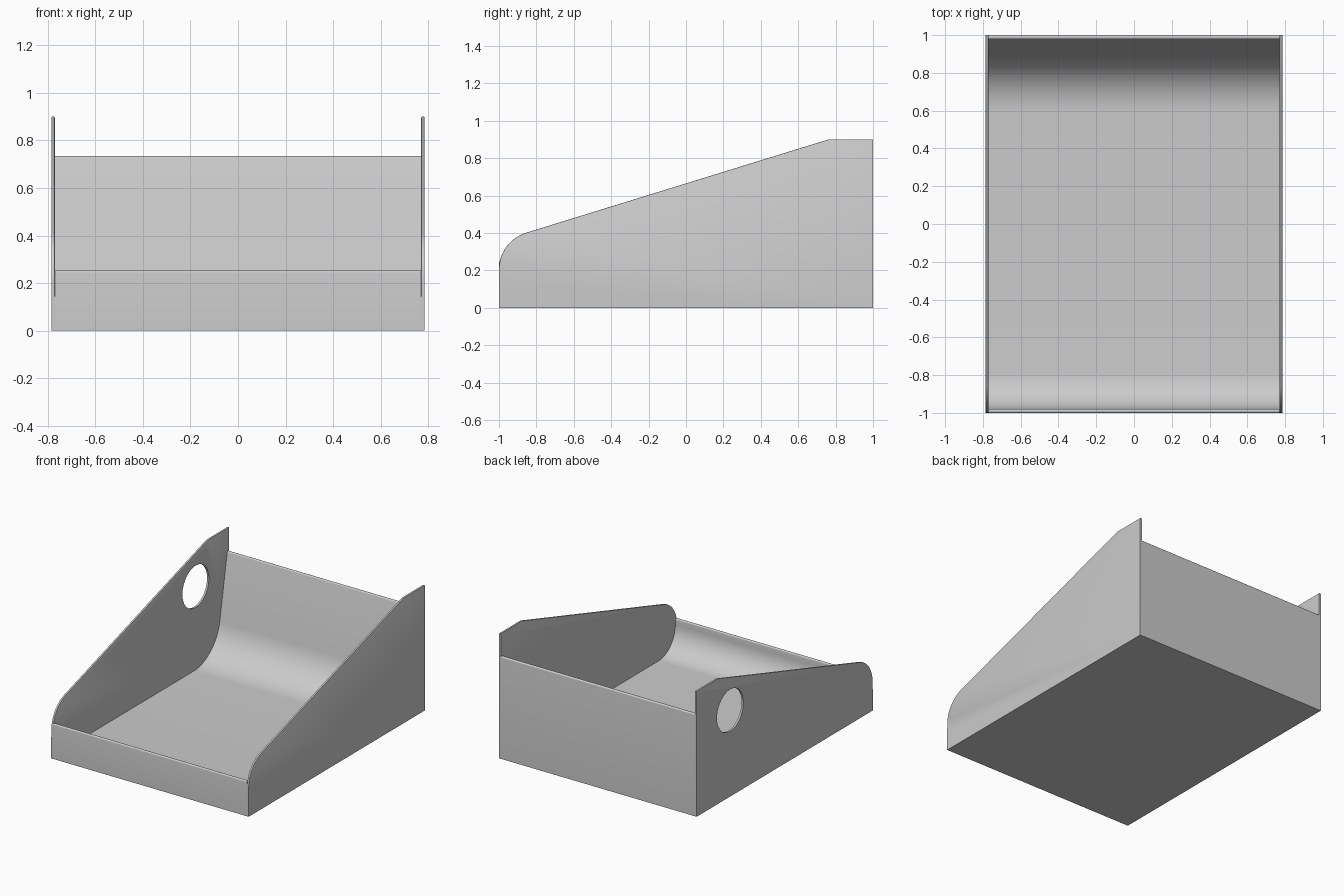
import bpy, bmesh, math
from mathutils import Vector

if "Cube" in bpy.data.objects:
    bpy.data.objects.remove(bpy.data.objects["Cube"])

HALF_W, WALL = 0.785, 0.014

grey = bpy.data.materials.new("plain grey")
grey.diffuse_color = (0.6, 0.6, 0.6, 1)
grey.use_nodes = True
grey.node_tree.nodes["Principled BSDF"].inputs["Base Color"].default_value = grey.diffuse_color


def rounded(points):
    """Turn (y, z, radius, steps) corners into a profile with tangent arcs."""
    out = []
    n = len(points)
    for i, (y, z, r, steps) in enumerate(points):
        p = Vector((y, z))
        if r == 0:
            out.append(p)
            continue
        a = (Vector(points[i - 1][:2]) - p).normalized()
        b = (Vector(points[(i + 1) % n][:2]) - p).normalized()
        half = a.angle(b) / 2
        t = r / math.tan(half)
        centre = p + (a + b).normalized() * (r / math.sin(half))
        start, end = p + a * t - centre, p + b * t - centre
        sweep = start.angle_signed(end)
        for k in range(steps + 1):
            w = -sweep * k / steps
            c, s = math.cos(w), math.sin(w)
            out.append(centre + Vector((c * start.x - s * start.y,
                                        s * start.x + c * start.y)))
    return out


def prism(name, profile, x0, x1, bevel=0):
    """Extrude a (y, z) profile along x; optionally soften its upper rim."""
    bm = bmesh.new()
    face = bm.faces.new([bm.verts.new((x0, p.x, p.y)) for p in profile])
    ext = bmesh.ops.extrude_face_region(bm, geom=[face])
    moved = [v for v in ext["geom"] if isinstance(v, bmesh.types.BMVert)]
    bmesh.ops.translate(bm, vec=(x1 - x0, 0, 0), verts=moved)
    bmesh.ops.recalc_face_normals(bm, faces=bm.faces)
    if bevel:
        rim = [e for e in bm.edges
               if abs(e.verts[0].co.x - e.verts[1].co.x) < 1e-5
               and min(v.co.z for v in e.verts) > 0.2]
        bmesh.ops.bevel(bm, geom=rim, offset=bevel, segments=2,
                        profile=0.5, affect='EDGES')
    mesh = bpy.data.meshes.new(name)
    bm.to_mesh(mesh)
    bm.free()
    mesh.materials.append(grey)
    ob = bpy.data.objects.new(name, mesh)
    bpy.context.collection.objects.link(ob)
    return ob


def activate(ob):
    bpy.ops.object.select_all(action='DESELECT')
    ob.select_set(True)
    bpy.context.view_layer.objects.active = ob


# Tray body: low front lip, scooped floor, tall leaning back
tray = prism("tray_body", rounded([
    (-1, 0, 0, 0),
    (-1, 0.252, 0.009, 5), (-0.98, 0.252, 0.009, 5),
    (-0.98, 0.02, 0.19, 16),
    (0.85, 0.02, 0.30, 20),
    (0.98, 0.735, 0.009, 5), (1, 0.735, 0.009, 5),
    (1, 0, 0, 0)]), -HALF_W + WALL, HALF_W - WALL)

# Side walls: sloping top with a rounded front corner
wall_profile = rounded([
    (-1, 0, 0, 0), (-1, 0.357, 0.205, 14),
    (0.76, 0.9, 0, 0), (1, 0.9, 0, 0), (1, 0, 0, 0)])
left = prism("left_wall", wall_profile, -HALF_W, -HALF_W + WALL, 0.003)
right = prism("right_wall", wall_profile, HALF_W - WALL, HALF_W, 0.003)

# Round hole through the left wall only
hole = [Vector((0.62 + 0.15 * math.cos(a), 0.62 + 0.15 * math.sin(a)))
        for a in (2 * math.pi * k / 64 for k in range(64))]
cutter = prism("hole_cutter", hole, -HALF_W - 0.1, -HALF_W + 0.1)
cutter.hide_render = True
activate(left)
cut = left.modifiers.new("hole", 'BOOLEAN')
cut.operation = 'DIFFERENCE'
cut.solver = 'EXACT'
cut.object = cutter
bpy.ops.object.modifier_apply(modifier=cut.name)
bpy.data.objects.remove(cutter)

for ob in (tray, left, right):
    activate(ob)
    bpy.ops.object.shade_smooth_by_angle(angle=math.radians(30))
